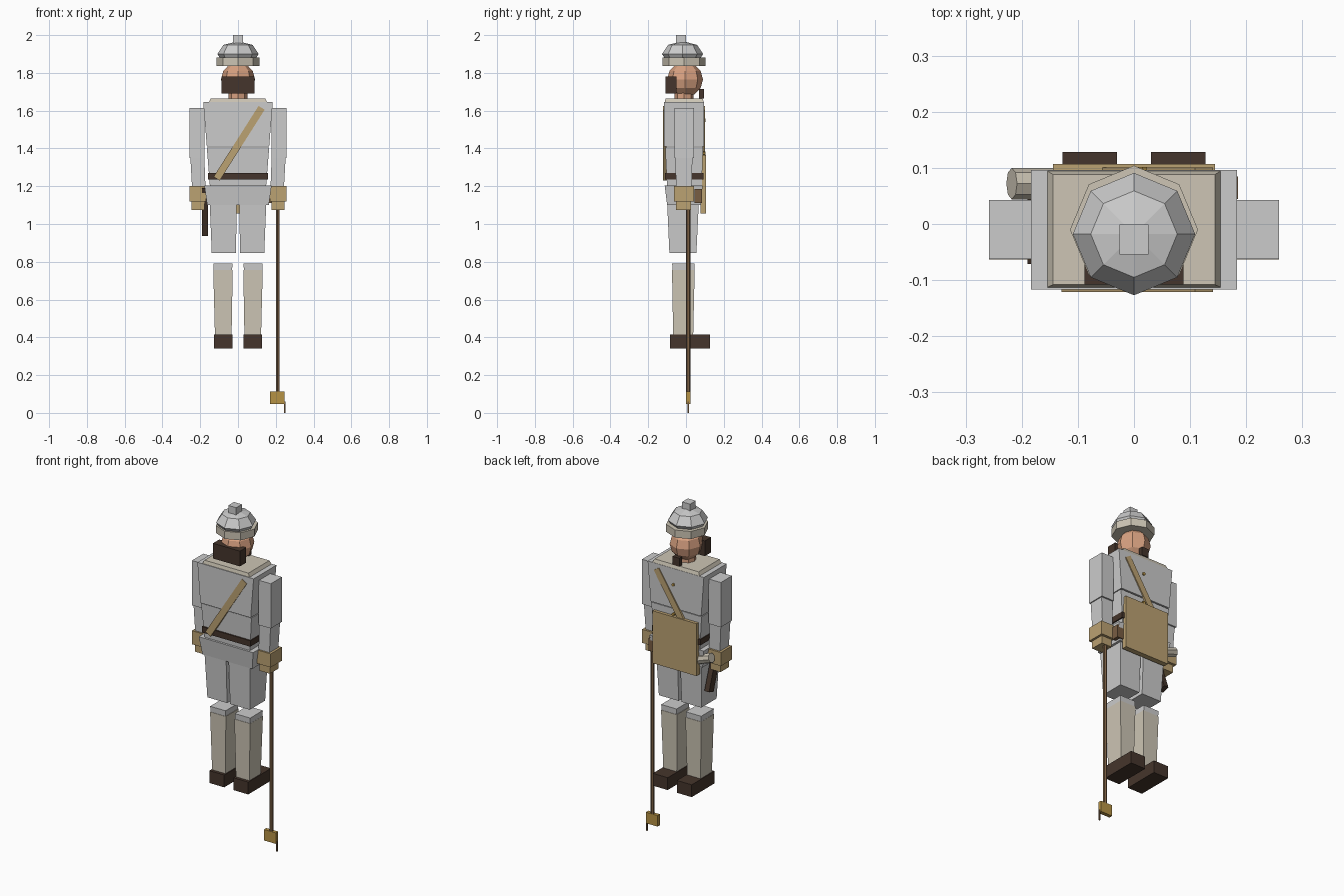
import bpy, bmesh, math
from mathutils import Matrix, Vector

if "Cube" in bpy.data.objects:
    bpy.data.objects.remove(bpy.data.objects["Cube"])


def paint(name, rgb):
    m = bpy.data.materials.new(name)
    m.diffuse_color = (*rgb, 1)
    m.use_nodes = True
    m.node_tree.nodes["Principled BSDF"].inputs["Base Color"].default_value = m.diffuse_color
    return m


TAN = paint("leather_tan", (0.5, 0.36, 0.17))
DARK = paint("leather_dark", (0.06, 0.036, 0.025))
CLOTH = paint("canvas", (0.61, 0.56, 0.46))
SKIN = paint("skin", (0.69, 0.36, 0.22))
GOLD = paint("brass", (0.47, 0.29, 0.06))
WOOD = paint("wood", (0.19, 0.11, 0.055))


def finish(name, bm, mat=None):
    bmesh.ops.recalc_face_normals(bm, faces=bm.faces)
    me = bpy.data.meshes.new(name)
    bm.to_mesh(me)
    bm.free()
    ob = bpy.data.objects.new(name, me)
    bpy.context.collection.objects.link(ob)
    if mat:
        me.materials.append(mat)
    return ob


def block(name, z0, z1, low, high=None, mat=None):
    """Box from z0 to z1; low and high are (x0, x1, y0, y1) rectangles."""
    bm = bmesh.new()
    bmesh.ops.create_cube(bm, size=1)
    for v in bm.verts:
        r, z = (high or low, z1) if v.co.z > 0 else (low, z0)
        v.co = (r[1] if v.co.x > 0 else r[0], r[3] if v.co.y > 0 else r[2], z)
    return finish(name, bm, mat)


def sided(name, z0, z1, low, high, side, mat=None):
    """Block given for the +x side, flipped when side is -1."""
    flip = lambda r: r if side > 0 else (-r[1], -r[0], r[2], r[3])
    return block(name, z0, z1, flip(low), flip(high or low), mat)


def bar(name, p, q, w, d, mat):
    """Square-ended bar running from p to q."""
    p, q = Vector(p), Vector(q)
    axis = q - p
    bm = bmesh.new()
    bmesh.ops.create_cube(bm, size=1)
    rot = (Matrix.Rotation(math.atan2(axis.x, axis.z), 4, 'Y')
           @ Matrix.Rotation(-math.atan2(axis.y, math.hypot(axis.x, axis.z)), 4, 'X'))
    bm.transform(Matrix.Translation((p + q) / 2) @ rot
                 @ Matrix.Diagonal((w, d, axis.length, 1)))
    return finish(name, bm, mat)


def ball(name, loc, size, rings, mat=None):
    bm = bmesh.new()
    bmesh.ops.create_uvsphere(bm, u_segments=8, v_segments=rings, radius=1)
    bm.transform(Matrix.Translation(loc) @ Matrix.Diagonal((*size, 1)))
    return finish(name, bm, mat)


def cylinder(name, loc, r, depth, sides=8, mat=None, rot=None):
    bm = bmesh.new()
    bmesh.ops.create_cone(bm, cap_ends=True, segments=sides, radius1=r, radius2=r, depth=depth)
    bm.transform(Matrix.Translation(loc) @ (rot or Matrix.Identity(4)))
    return finish(name, bm, mat)


# Helmet
ball("helmet_dome", (0, -0.018, 1.9), (0.109, 0.109, 0.068), 4)
cylinder("helmet_brim", (0, -0.01, 1.858), 0.114, 0.045, 8, CLOTH)
block("helmet_knob", 1.95, 2.0, (-0.026, 0.026, -0.054, -0.001))

# Head
ball("head", (0, -0.005, 1.765), (0.09, 0.095, 0.092), 6, SKIN)
cylinder("neck", (0, -0.01, 1.68), 0.05, 0.07, 8, SKIN)
block("hair", 1.69, 1.78, (-0.088, 0.088, -0.108, -0.05), mat=DARK)
block("chin_tuft", 1.665, 1.715, (-0.022, 0.022, 0.068, 0.094), mat=DARK)

# Torso
block("collar", 1.64, 1.665, (-0.157, 0.157, -0.114, 0.096), (-0.144, 0.144, -0.108, 0.088), CLOTH)
block("chest", 1.41, 1.645, (-0.165, 0.165, -0.117, 0.094), (-0.184, 0.184, -0.117, 0.096))
block("waist", 1.19, 1.405, (-0.148, 0.148, -0.1, 0.083), (-0.165, 0.165, -0.11, 0.09))
block("belt", 1.235, 1.27, (-0.159, 0.159, -0.112, 0.092), mat=DARK)
block("jacket_skirt", 1.1, 1.205, (-0.163, 0.163, -0.1, 0.078), (-0.178, 0.178, -0.113, 0.088))
for i, z in enumerate((1.55, 1.375)):
    cylinder(f"button_{i + 1}", (0.015, 0.096, z), 0.009, 0.012, 6, GOLD, Matrix.Rotation(math.pi / 2, 4, 'X'))

# Straps and carried gear
bar("strap_front", (-0.113, -0.112, 1.24), (0.125, -0.112, 1.615), 0.038, 0.018, TAN)
bar("strap_back", (-0.113, 0.094, 1.24), (0.125, 0.094, 1.615), 0.038, 0.014, TAN)
block("satchel", 1.055, 1.365, (-0.144, 0.144, 0.076, 0.107), mat=TAN)
block("pouch", 1.11, 1.185, (0.135, 0.185, 0.045, 0.085), mat=WOOD)
bar("sheath", (-0.175, 0.035, 0.945), (-0.175, -0.05, 1.195), 0.03, 0.045, DARK)
cylinder("rolled_canvas", (-0.178, 0.072, 1.155), 0.028, 0.085, 8, CLOTH,
         Matrix.Rotation(math.radians(-70), 4, 'Y'))

# Arms and legs
for s, n in ((1, "right"), (-1, "left")):
    sided(n + "_upper_arm", 1.35, 1.615, (0.178, 0.258, -0.062, 0.043), None, s)
    sided(n + "_forearm", 1.19, 1.352, (0.172, 0.243, -0.053, 0.03), (0.178, 0.252, -0.056, 0.034), s)
    sided(n + "_cuff", 1.12, 1.2, (0.17, 0.258, -0.063, 0.042), None, s, TAN)
    sided(n + "_hand", 1.075, 1.122, (0.178, 0.245, -0.052, 0.027), None, s, TAN)
    sided(n + "_thigh", 0.847, 1.12, (0.01, 0.139, -0.088, 0.055), (0.008, 0.15, -0.1, 0.068), s)
    sided(n + "_shin", 0.41, 0.79, (0.038, 0.118, -0.06, 0.033), (0.03, 0.131, -0.073, 0.045), s)
    sided(n + "_gaiter", 0.41, 0.757, (0.034, 0.122, -0.068, 0.038), (0.028, 0.131, -0.074, 0.046), s, CLOTH)
    sided(n + "_boot", 0.342, 0.415, (0.03, 0.127, -0.086, 0.128), None, s, DARK)

# Pole with brass head
cylinder("pole", (0.21, 0.012, 0.6), 0.011, 0.98, 6, WOOD)
block("pole_head", 0.048, 0.113, (0.17, 0.247, 0.001, 0.023), mat=GOLD)
block("pole_spike", 0.0, 0.06, (0.243, 0.251, 0.008, 0.016), mat=WOOD)
